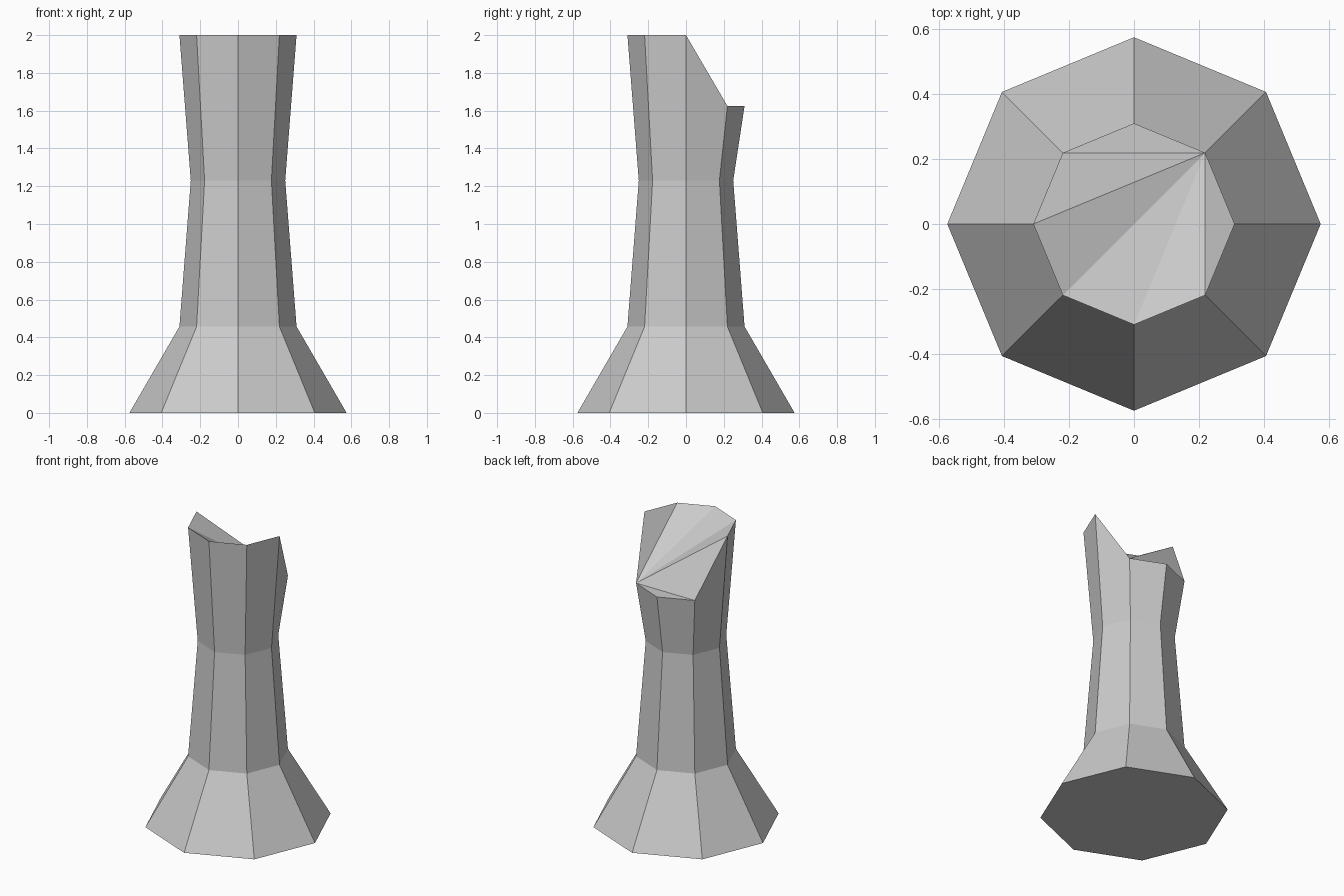
import bpy, bmesh
from math import cos, sin, tau

if "Cube" in bpy.data.objects:
    bpy.data.objects.remove(bpy.data.objects["Cube"])

SIDES = 8
# (radius, height) of each ring, bottom to top
PROFILE = [(0.575, 0.0), (0.31, 0.457), (0.25, 1.23), (0.31, 2.0)]
BROKEN_HEIGHT = 1.625

bm = bmesh.new()
rings = [[bm.verts.new((r * cos(tau * i / SIDES), r * sin(tau * i / SIDES), z))
          for i in range(SIDES)] for r, z in PROFILE]

# broken top: the back three corners are lower
for v in rings[-1][1:4]:
    v.co.z = BROKEN_HEIGHT

# side walls
for low, high in zip(rings, rings[1:]):
    for i in range(SIDES):
        j = (i + 1) % SIDES
        bm.faces.new((low[i], low[j], high[j], high[i]))

# flat base
bm.faces.new(rings[0][::-1])

# uneven top, fanned from one of the low corners
top = rings[-1][1:] + rings[-1][:1]
for a, b in zip(top[1:], top[2:]):
    bm.faces.new((top[0], a, b))

mesh = bpy.data.meshes.new("broken_column")
bm.to_mesh(mesh)
bm.free()
bpy.context.collection.objects.link(bpy.data.objects.new("broken_column", mesh))
